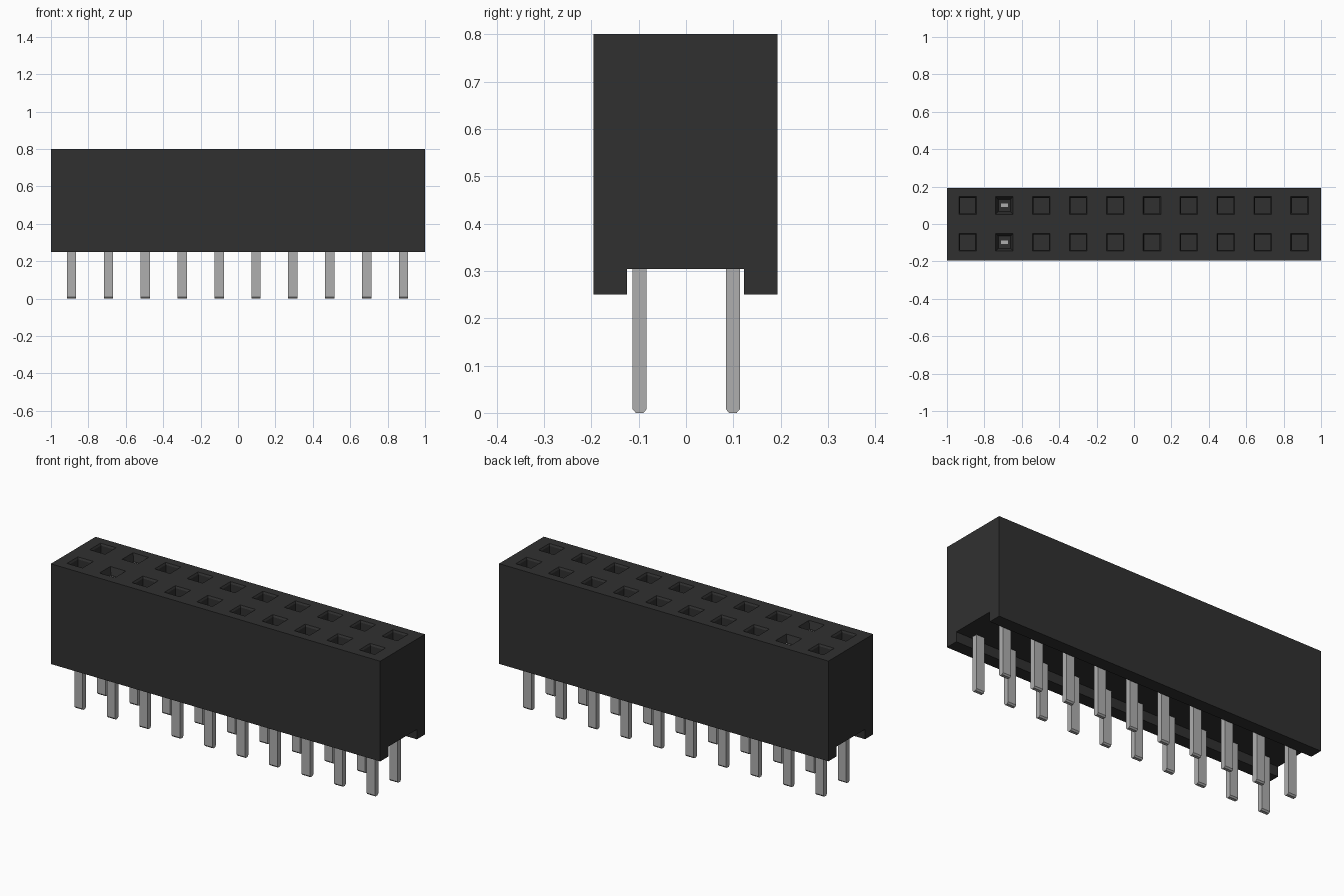
import bpy
import bmesh
from mathutils import Vector

cube = bpy.data.objects.get("Cube")
if cube:
    bpy.data.objects.remove(cube, do_unlink=True)

COLUMNS, PITCH, OFFSET = 10, 0.1972, -0.0025
ROWS = (-0.098, 0.099)
HOLE = 0.047          # half width of a socket mouth
TOP = 0.8
OPEN_COLUMN = 1       # the column whose contact tips show
columns = [OFFSET + (i - (COLUMNS - 1) / 2) * PITCH for i in range(COLUMNS)]


def material(name, value, roughness):
    mat = bpy.data.materials.new(name)
    mat.use_nodes = True
    color = (value, value, value, 1)
    mat.diffuse_color = color
    shader = mat.node_tree.nodes["Principled BSDF"]
    shader.inputs["Base Color"].default_value = color
    shader.inputs["Roughness"].default_value = roughness
    return mat


def prism(profile, half_width):
    """Extrude a (y, z) profile along x, centred on x = 0."""
    bm = bmesh.new()
    face = bm.faces.new([bm.verts.new((-half_width, y, z)) for y, z in profile])
    out = bmesh.ops.extrude_face_region(bm, geom=[face])
    moved = [g for g in out["geom"] if isinstance(g, bmesh.types.BMVert)]
    bmesh.ops.translate(bm, verts=moved, vec=(2 * half_width, 0, 0))
    bmesh.ops.recalc_face_normals(bm, faces=bm.faces[:])
    return bm


def mesh_from(bm, name, mat):
    mesh = bpy.data.meshes.new(name)
    bm.to_mesh(mesh)
    bm.free()
    mesh.materials.append(mat)
    return mesh


def place(name, mesh, location=(0, 0, 0)):
    obj = bpy.data.objects.new(name, mesh)
    obj.location = location
    bpy.context.collection.objects.link(obj)
    return obj


black = material("black plastic", 0.03, 0.6)
metal = material("grey metal", 0.43, 0.5)

# Housing: block with a channel along its underside
housing = prism([(-0.195, TOP), (-0.195, 0.25), (-0.125, 0.25), (-0.125, 0.304),
                 (0.123, 0.304), (0.123, 0.25), (0.193, 0.25), (0.193, TOP)], 1)

# Cut the block into a grid so each socket mouth is one top face
cuts = [(Vector((x + s * HOLE, 0, 0)), Vector((1, 0, 0))) for x in columns for s in (-1, 1)]
cuts += [(Vector((0, y + s * HOLE, 0)), Vector((0, 1, 0))) for y in ROWS for s in (-1, 1)]
for point, normal in cuts:
    geom = housing.verts[:] + housing.edges[:] + housing.faces[:]
    bmesh.ops.bisect_plane(housing, geom=geom, plane_co=point, plane_no=normal)


def mouths(xs):
    found = []
    for f in housing.faces:
        c = f.calc_center_median()
        if (f.normal.z > 0.9 and c.z > TOP - 0.01
                and any(abs(c.x - x) < 0.02 for x in xs)
                and any(abs(c.y - y) < 0.02 for y in ROWS)):
            found.append(f)
    return found


housing.normal_update()
open_faces = mouths([columns[OPEN_COLUMN]])
deep_faces = mouths([x for i, x in enumerate(columns) if i != OPEN_COLUMN])

# Sockets: bevelled lip, then a deep square well
bmesh.ops.inset_individual(housing, faces=deep_faces, thickness=0.008, depth=-0.01)
bmesh.ops.inset_individual(housing, faces=deep_faces, thickness=0.0005, depth=-0.3)
# Shallow funnels around the visible contacts
bmesh.ops.inset_individual(housing, faces=open_faces, thickness=0.02, depth=-0.04)
place("housing", mesh_from(housing, "housing", black))

# Pins: flat legs with tips tapered front and back
pin = prism([(-0.015, 0.32), (-0.015, 0.008), (-0.008, 0), (0.008, 0),
             (0.015, 0.008), (0.015, 0.32)], 0.025)
pin_mesh = mesh_from(pin, "pin", metal)
# Contact tips inside the open sockets
tip = prism([(-0.012, -0.01), (0.012, -0.01), (0.012, 0.01), (-0.012, 0.01)], 0.022)
tip_mesh = mesh_from(tip, "contact_tip", metal)

for row, y in zip(("front", "back"), ROWS):
    for i, x in enumerate(columns):
        place(f"{row}_pin_{i + 1}", pin_mesh, (x, y, 0))
    place(f"{row}_contact_tip", tip_mesh, (columns[OPEN_COLUMN], y, TOP - 0.04))
